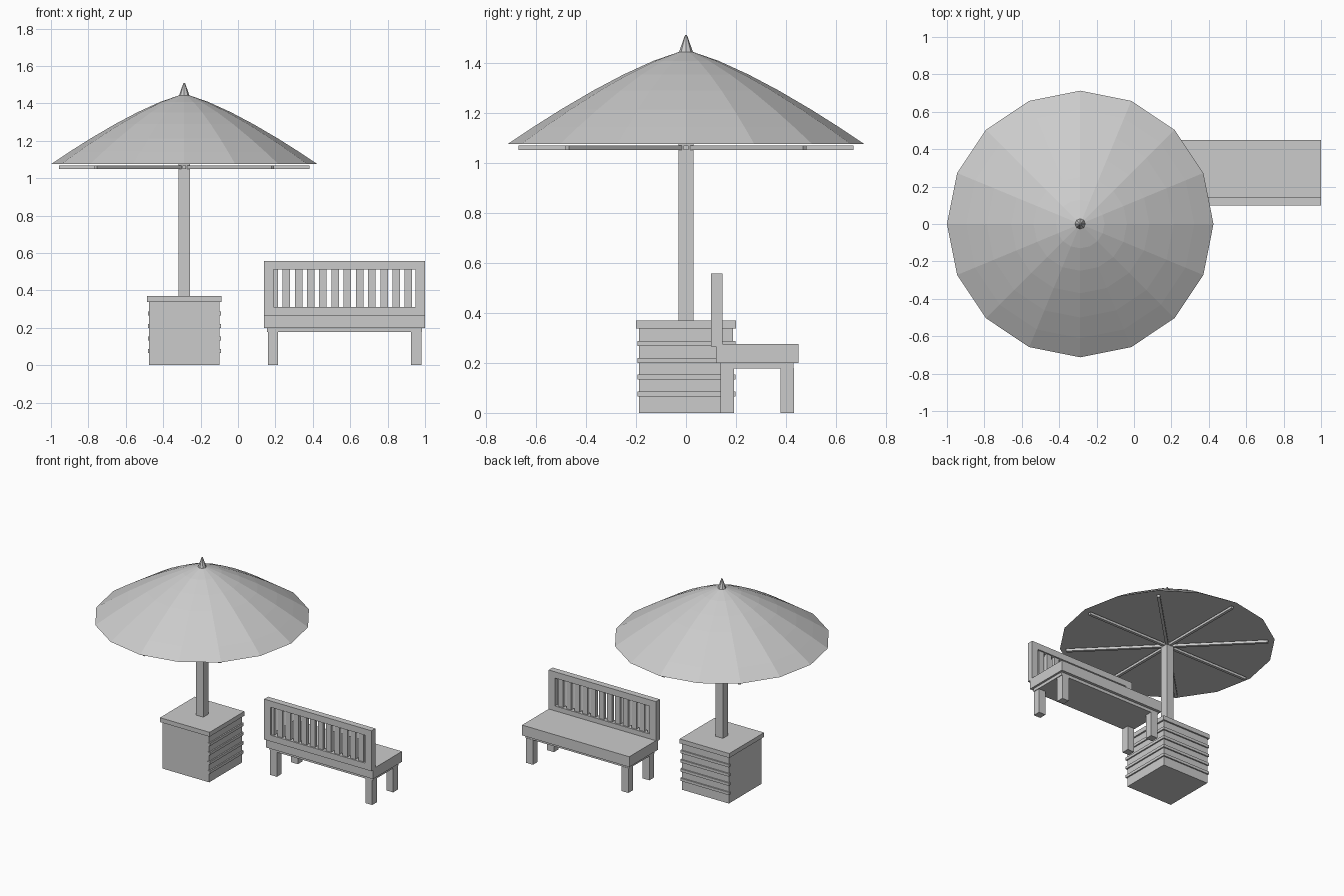
import bpy, bmesh
from math import pi, cos, sin
from mathutils import Matrix

if "Cube" in bpy.data.objects:
    bpy.data.objects.remove(bpy.data.objects["Cube"])

CX = -0.2875   # umbrella axis


def finish(name, bm):
    bmesh.ops.recalc_face_normals(bm, faces=bm.faces)
    me = bpy.data.meshes.new(name)
    bm.to_mesh(me)
    bm.free()
    ob = bpy.data.objects.new(name, me)
    bpy.context.collection.objects.link(ob)
    return ob


def box(name, x, y, z):
    """Box from (min, max) ranges."""
    bm = bmesh.new()
    size = [r[1] - r[0] for r in (x, y, z)]
    mid = [(r[0] + r[1]) / 2 for r in (x, y, z)]
    bmesh.ops.create_cube(bm, size=1, matrix=Matrix.Translation(mid) @ Matrix.Diagonal((*size, 1)))
    return finish(name, bm)


def around(c, h):
    return (c - h, c + h)


# canopy: 16 gores, curved profile, closed flat underside
R, SIDES = 0.7125, 16
bm = bmesh.new()
rings = []
for r in (R, 0.61, 0.50, 0.37, 0.25, 0.13, 0.03):
    z = 1.075 + 0.373 * (1 - (r / R) ** 1.3)
    rings.append([bm.verts.new((CX + r * cos(2 * pi * i / SIDES), r * sin(2 * pi * i / SIDES), z))
                  for i in range(SIDES)])
for a, b in zip(rings, rings[1:]):
    for i in range(SIDES):
        j = (i + 1) % SIDES
        bm.faces.new((a[i], a[j], b[j], b[i]))
bm.faces.new(rings[0])
bm.faces.new(rings[-1])
finish("canopy", bm)

# finial
bm = bmesh.new()
bmesh.ops.create_cone(bm, cap_ends=True, segments=8, radius1=0.028, radius2=0.004, depth=0.068,
                      matrix=Matrix.Translation((CX, 0, 1.476)))
finish("finial", bm)

# ribs under the canopy
for i in range(8):
    rib = box("canopy_rib", (0, 0.67), (-0.01, 0.01), (1.05, 1.068))
    rib.location.x = CX
    rib.rotation_euler.z = i * pi / 4

# pole
box("pole", around(CX, 0.03), around(0, 0.03), (0.36, 1.08))

# weighted base with slats on the right and back faces
box("base_body", around(CX, 0.1875), around(0, 0.1875), (0, 0.338))
box("base_top", around(CX, 0.199), around(0, 0.199), (0.338, 0.37))
for k in range(4):
    z = around(0.076 + 0.067 * k, 0.01)
    box("base_side_slat", (CX + 0.18, CX + 0.197), around(0, 0.194), z)
    box("base_back_slat", around(CX, 0.194), (0.18, 0.197), z)

# bench seat, under-frame and legs
box("bench_seat", (0.14, 1.0), (0.12, 0.45), (0.2, 0.275))
box("bench_apron", (0.155, 0.985), (0.138, 0.43), (0.178, 0.2))
for x in ((0.16, 0.215), (0.925, 0.98)):
    for y in ((0.138, 0.192), (0.378, 0.432)):
        box("bench_leg", x, y, (0, 0.18))

# backrest frame and slats
BY = (0.10, 0.145)
box("back_bottom_rail", (0.14, 1.0), BY, (0.265, 0.31))
box("back_top_rail", (0.14, 1.0), BY, (0.512, 0.558))
for x in ((0.14, 0.19), (0.95, 1.0)):
    box("back_stile", x, BY, (0.31, 0.512))
for i in range(12):
    box("back_slat", around(0.193 + 0.0653 * i, 0.02), (0.11, 0.135), (0.305, 0.517))
